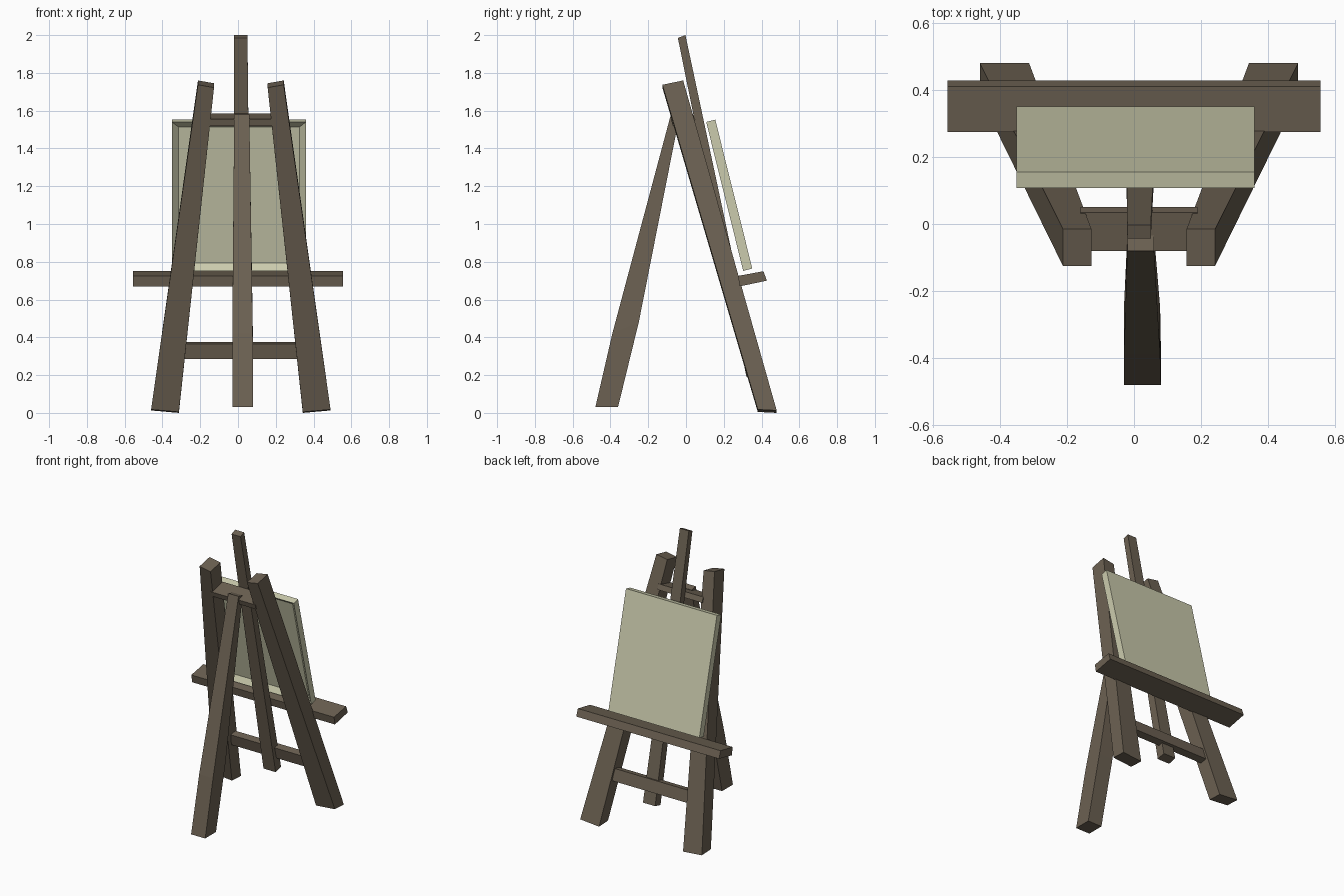
import bpy, bmesh

if "Cube" in bpy.data.objects:
    bpy.data.objects.remove(bpy.data.objects["Cube"])

def material(name, rgb):
    m = bpy.data.materials.new(name)
    m.diffuse_color = (*rgb, 1)
    m.use_nodes = True
    m.node_tree.nodes["Principled BSDF"].inputs["Base Color"].default_value = m.diffuse_color
    return m

wood = material("dark_wood", (0.15, 0.12, 0.085))
cloth = material("canvas_cloth", (0.6, 0.6, 0.42))
CX = 0.015  # symmetry line of the frame

def loft(name, rings, mat, back_inset=None):
    """Join four-point rings into a closed beam."""
    bm = bmesh.new()
    loops = [[bm.verts.new(p) for p in r] for r in rings]
    bm.faces.new(loops[0])
    bm.faces.new(loops[-1])
    for a, b in zip(loops, loops[1:]):
        for i in range(4):
            j = (i + 1) % 4
            bm.faces.new((a[i], a[j], b[j], b[i]))
    bmesh.ops.recalc_face_normals(bm, faces=bm.faces)
    if back_inset:
        back = min(bm.faces, key=lambda f: f.normal.y)
        n = back.normal.copy()
        bmesh.ops.inset_region(bm, faces=[back], thickness=back_inset[0])
        bmesh.ops.translate(bm, verts=back.verts, vec=-n * back_inset[1])
    me = bpy.data.meshes.new(name)
    bm.to_mesh(me)
    bm.free()
    me.materials.append(mat)
    ob = bpy.data.objects.new(name, me)
    bpy.context.collection.objects.link(ob)
    return ob

def ring(x0, x1, near, far):
    """Cross-section of a beam from its -y and +y edges, each (y, z)."""
    return [(x0, *near), (x1, *near), (x1, *far), (x0, *far)]

def bar(name, x0, x1, profile, mat, **kw):
    """Sweep a four-point (y, z) profile along x."""
    return loft(name, [[(x, y, z) for y, z in profile] for x in (x0, x1)], mat, **kw)

# splayed, tapered front legs
for side, s in (("left", -1), ("right", 1)):
    i0, o0, i1, o1 = (CX + s * d for d in (0.328, 0.475, 0.142, 0.227))
    loft("support_leg_" + side, [
        [(i0, 0.38, 0.005), (o0, 0.38, 0.018), (o0, 0.48, 0.013), (i0, 0.48, 0.0)],
        [(i1, -0.125, 1.722), (o1, -0.125, 1.737), (o1, -0.015, 1.76), (i1, -0.015, 1.745)],
    ], wood)

# rear prop leg, thickest near the foot
loft("rear_leg", [
    ring(-0.03, 0.08, (-0.48, 0.03), (-0.36, 0.03)),
    ring(-0.03, 0.078, (-0.39, 0.42), (-0.25, 0.48)),
    ring(-0.02, 0.06, (-0.08, 1.58), (-0.035, 1.57)),
], wood)

# central mast
loft("mast", [
    ring(-0.025, 0.07, (0.32, 0.19), (0.38, 0.205)),
    ring(-0.02, 0.05, (-0.043, 1.985), (-0.003, 2.0)),
], wood)

# cross bars between the legs
bar("upper_cross_bar", -0.16, 0.19,
    [(-0.08, 1.555), (-0.07, 1.52), (0.05, 1.55), (0.035, 1.585)], wood)
bar("lower_cross_bar", -0.29, 0.32,
    [(0.31, 0.365), (0.33, 0.285), (0.38, 0.295), (0.36, 0.375)], wood)

# ledge carrying the canvas
bar("ledge", -0.557, 0.557,
    [(0.275, 0.725), (0.285, 0.67), (0.428, 0.70), (0.41, 0.75)], wood)

# stretched canvas, hollow behind
bar("canvas", -0.35, 0.36,
    [(0.107, 1.54), (0.303, 0.752), (0.351, 0.764), (0.155, 1.552)], cloth,
    back_inset=(0.05, 0.03))
